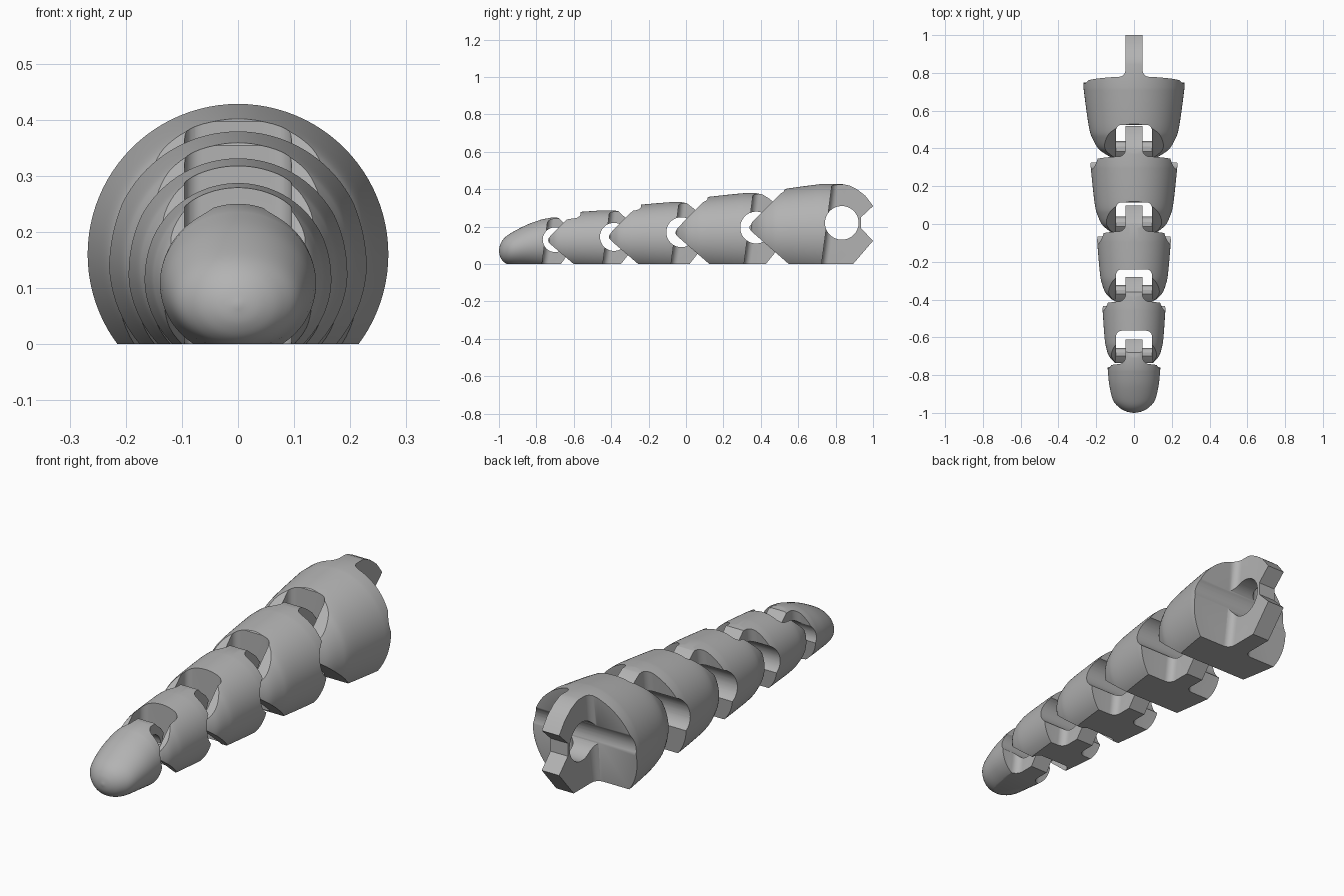
import bpy, bmesh, math

if "Cube" in bpy.data.objects:
    bpy.data.objects.remove(bpy.data.objects["Cube"], do_unlink=True)

grey = bpy.data.materials.new("plain_grey")
grey.use_nodes = True
grey.diffuse_color = (0.45, 0.45, 0.45, 1)
grey.node_tree.nodes["Principled BSDF"].inputs["Base Color"].default_value = (0.45, 0.45, 0.45, 1)

SLOT = 0.095    # half width of the socket slot
FIN = 0.045     # half width of the hinge plate
TILT = 0.13     # lean of the rear face
FILLET = 0.035


def finish(name, bm):
    bmesh.ops.recalc_face_normals(bm, faces=bm.faces)
    mesh = bpy.data.meshes.new(name)
    bm.to_mesh(mesh)
    bm.free()
    ob = bpy.data.objects.new(name, mesh)
    bpy.context.collection.objects.link(ob)
    mesh.materials.append(grey)
    return ob


def prism(name, pts, place, lo, hi):
    """Extrude a 2D outline between two levels; place(a, b, level) gives 3D."""
    bm = bmesh.new()
    ends = [[bm.verts.new(place(a, b, lv)) for a, b in pts] for lv in (lo, hi)]
    n = len(pts)
    for ring in ends:
        bm.faces.new(ring)
    for i in range(n):
        j = (i + 1) % n
        bm.faces.new((ends[0][i], ends[0][j], ends[1][j], ends[1][i]))
    return finish(name, bm)


def side(a, b, lv):
    return (lv, a, b)


def plan(a, b, lv):
    return (a, b, lv)


def leaning(a, b, lv):
    return (a, b + TILT * lv, lv)


def loft(name, sections, n=96):
    """Elliptical rings (y, half width, centre z, half height) joined along y."""
    bm = bmesh.new()
    rings = []
    for y, w, zc, h in sections:
        angles = [2 * math.pi * i / n for i in range(n)]
        rings.append([bm.verts.new((w * math.cos(t), y, zc + h * math.sin(t))) for t in angles])
    for a, b in zip(rings, rings[1:]):
        for i in range(n):
            j = (i + 1) % n
            bm.faces.new((a[i], a[j], b[j], b[i]))
    bm.faces.new(rings[0])
    bm.faces.new(rings[-1])
    return finish(name, bm)


def boolean(ob, tool, operation):
    mod = ob.modifiers.new("cut", "BOOLEAN")
    mod.object, mod.operation, mod.solver = tool, operation, "EXACT"
    bpy.context.view_layer.objects.active = ob
    bpy.ops.object.modifier_apply(modifier=mod.name)
    bpy.data.objects.remove(tool, do_unlink=True)


def arc(cx, cy, r, start, end, n=8):
    steps = [math.radians(start + (end - start) * i / n) for i in range(n + 1)]
    return [(cx + r * math.cos(t), cy + r * math.sin(t)) for t in steps]


def smooth_rows(rows, n=5):
    """Catmull-Rom resampling of the section table."""
    out = []
    for i in range(len(rows) - 1):
        p = [rows[max(i - 1, 0)], rows[i], rows[i + 1], rows[min(i + 2, len(rows) - 1)]]
        for k in range(n):
            t = k / n
            out.append([b + 0.5 * t * (c - a + t * (2 * a - 5 * b + 4 * c - d + t * (3 * (b - c) + d - a)))
                        for a, b, c, d in zip(*p)])
    return out + [rows[-1]]


def segment(name, R, T, back, hole, nose=None, slot_end=None, pin_size=1):
    s = R / 0.267
    hy, hz, hr = hole
    zc = T - R
    far = hy + 0.3
    if nose:
        # Bullet-shaped body
        ny, nz = nose
        length = back - ny
        taper = [(0, .75), (.04, .58), (.07, .48), (.16, .3), (.3, .18), (.42, .12), (.68, .06), (1, 0)]
        rows = [(ny + t * length, R * (1 - d * s), zc, R * (1 - d * s)) for t, d in taper]
        rise = T - nz
        front = [(ny + 1.1 * nz, 0), (ny + .02, nz - .025), (ny + .005, nz - .01), (ny, nz),
                 (ny + .005, nz + .01), (ny + .02, nz + .03), (ny + .95 * rise, T)]
    else:
        # Rounded tip
        rows = [(-1, .004, .07, .004), (-.992, .042, .071, .036), (-.97, .08, .074, .066),
                (-.93, .112, .081, .088), (-.85, .131, .098, .112), (-.77, .139, .108, .131)]
        front = [(-1.1, 0), (-1.1, T)]
    rows = smooth_rows(rows) + [(back + .06, R, zc, R), (far, R, zc, R)]
    ob = loft(name, rows)

    # Side outline with the notched hinge plate
    wall = hr + 0.013
    plate = [(hy, T), (hy + .04 * s, T - .008 * s), (hy + .08 * s, hz + .18 * s),
             (hy + .125 * s, hz + .145 * s), (hy + .167 * s, hz + .09 * s),
             (hy + wall, hz + .03 * s), (hy + wall, hz - .03 * s),
             (hy + .167 * s, hz - .095 * s), (hy + .06 * s, 0)]
    boolean(ob, prism("outline", front + plate, side, -1, 1), "INTERSECT")

    # Rear face beside the plate, with filleted corners
    for m in (-1, 1):
        corner = arc(FIN + FILLET, back + FILLET, FILLET, 180, 270)
        pts = [(FIN, far)] + corner + [(1, back), (1, far)]
        boolean(ob, prism("rear_cut", [(m * x, y) for x, y in pts], leaning, -.1, 1), "DIFFERENCE")

    # Hinge hole
    boolean(ob, prism("hole_cut", arc(hy, hz, hr, 0, 354.375, 63), side, -1, 1), "DIFFERENCE")

    if nose:
        # Socket slot and its cross pin
        c = 0.03
        pts = ([(SLOT, ny - .1)] + arc(SLOT - c, slot_end - c, c, 0, 90)
               + arc(c - SLOT, slot_end - c, c, 90, 180) + [(-SLOT, ny - .1)])
        boolean(ob, prism("slot_cut", pts, plan, -.1, 1), "DIFFERENCE")
        half = [(.004, .006), (.02, .022), (.05, .046), (.075, .046), (.094, .034), (.104, .014)]
        pts = half + [(y, -z) for y, z in reversed(half)]
        pts = [(ny + y * pin_size, nz + z * pin_size) for y, z in pts]
        boolean(ob, prism("pin", pts, side, -SLOT - .008, SLOT + .008), "UNION")
    return ob


parts = [
    segment("tail_tip", .14, .25, -.77, (-.70, .13, .066)),
    segment("tail_segment_2", .167, .287, -.445, (-.385, .145, .075), (-.74, .127), -.565, .8),
    segment("tail_segment_3", .196, .331, -.08, (-.025, .17, .08), (-.415, .145), -.24, .88),
    segment("tail_segment_4", .23, .379, .31, (.375, .195, .085), (-.06, .168), .115, .95),
    segment("tail_base", .268, .428, .725, (.833, .22, .09), (.335, .195), .525),
]

bpy.ops.object.select_all(action="DESELECT")
for ob in parts:
    ob.select_set(True)
bpy.context.view_layer.objects.active = parts[0]
bpy.ops.object.shade_smooth_by_angle(angle=math.radians(30))
